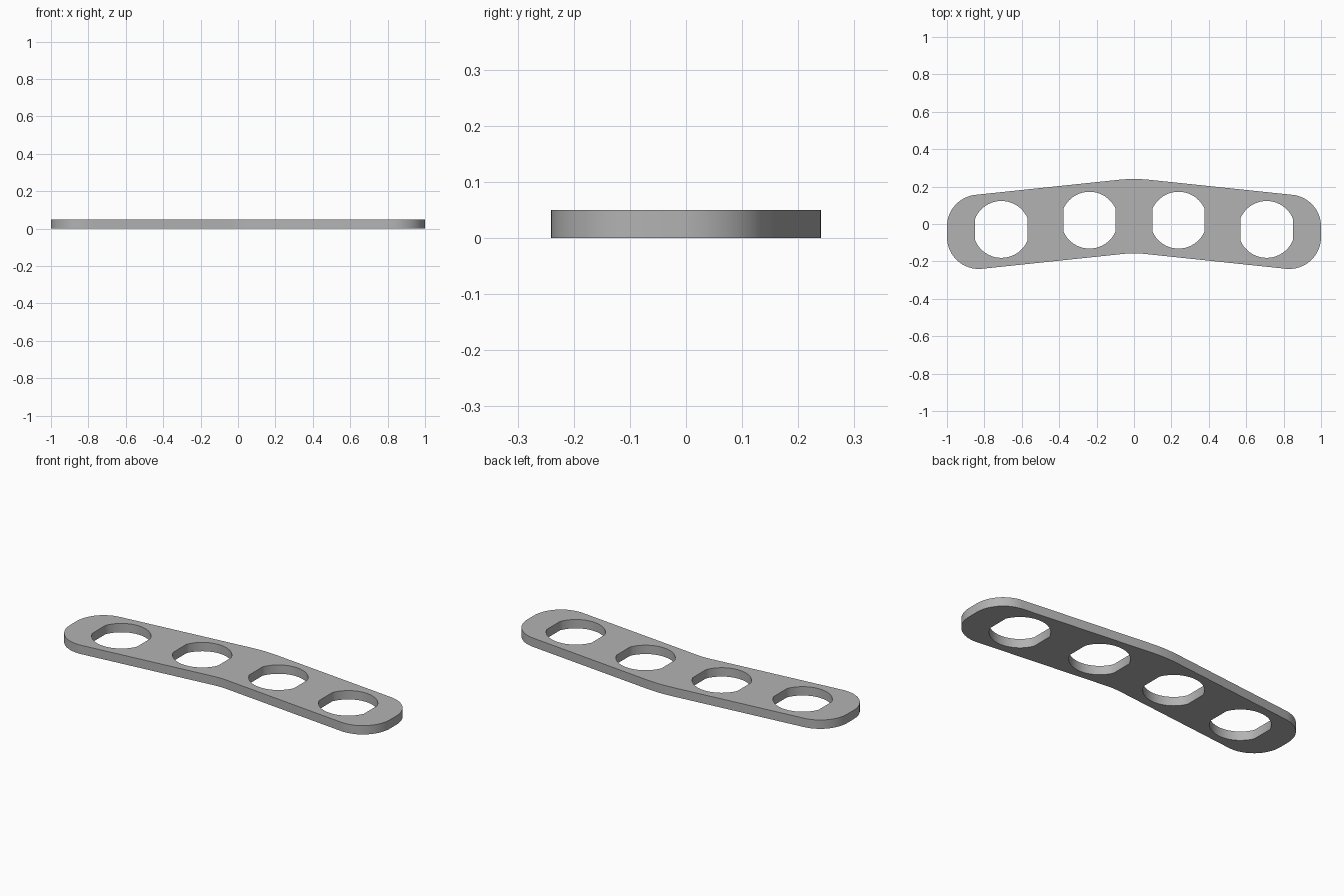
import bpy, bmesh, math
from mathutils import Vector

if "Cube" in bpy.data.objects:
    bpy.data.objects.remove(bpy.data.objects["Cube"])

THICK = 0.05
SLOPE = math.tan(math.radians(6))      # each arm droops away from the middle
TOP, BOTTOM = 0.245, -0.154            # edge lines where they meet at x = 0


def fillet(prev, corner, nxt, radius, steps):
    """Points of an arc that rounds one corner."""
    a, b = (prev - corner).normalized(), (nxt - corner).normalized()
    half = a.angle(b) / 2
    centre = corner + (a + b).normalized() * radius / math.sin(half)
    start = corner + a * radius / math.tan(half) - centre
    end = corner + b * radius / math.tan(half) - centre
    sweep = math.atan2(start.x * end.y - start.y * end.x, start.dot(end))
    points = []
    for i in range(steps + 1):
        t = sweep * i / steps
        c, s = math.cos(t), math.sin(t)
        points.append(centre + Vector((start.x * c - start.y * s,
                                       start.x * s + start.y * c)))
    return points


def outline():
    """Bent bar with rounded ends and a softened bend."""
    corners = [((0, TOP), 0.8, 8), ((-1, TOP - SLOPE), 0.17, 16),
               ((-1, BOTTOM - SLOPE), 0.17, 16), ((0, BOTTOM), 0.45, 6),
               ((1, BOTTOM - SLOPE), 0.17, 16), ((1, TOP - SLOPE), 0.17, 16)]
    pts = [Vector(c[0]) for c in corners]
    loop = []
    for i, (_, radius, steps) in enumerate(corners):
        loop += fillet(pts[i - 1], pts[i], pts[(i + 1) % len(pts)], radius, steps)
    return loop


def hole(x, y, radius=0.152, half_width=0.14, steps=20):
    """Circle with its left and right sides cut flat."""
    flat = math.acos(half_width / radius)
    loop = []
    for base in (0, math.pi):
        for i in range(steps + 1):
            t = base + flat + (math.pi - 2 * flat) * i / steps
            loop.append(Vector((x + radius * math.cos(t), y + radius * math.sin(t))))
    return loop


# Flat profile with four holes along the middle line
middle = (TOP + BOTTOM) / 2
loops = [outline()] + [hole(x, middle - abs(x) * SLOPE)
                       for x in (-0.709, -0.238, 0.238, 0.709)]
bm = bmesh.new()
for loop in loops:
    verts = [bm.verts.new((p.x, p.y, 0)) for p in loop]
    for i, v in enumerate(verts):
        bm.edges.new((verts[i - 1], v))
bmesh.ops.triangle_fill(bm, edges=bm.edges[:], use_beauty=True, normal=(0, 0, 1))

# Thickness
grown = bmesh.ops.extrude_face_region(bm, geom=bm.faces[:], use_keep_orig=True)
bmesh.ops.translate(bm, vec=(0, 0, THICK),
                    verts=[g for g in grown["geom"] if isinstance(g, bmesh.types.BMVert)])
bmesh.ops.recalc_face_normals(bm, faces=bm.faces[:])

mesh = bpy.data.meshes.new("bent_plate")
bm.to_mesh(mesh)
bm.free()
plate = bpy.data.objects.new("bent_plate", mesh)
bpy.context.collection.objects.link(plate)

grey = bpy.data.materials.new("plain grey")
grey.diffuse_color = (0.45, 0.45, 0.45, 1)
grey.use_nodes = True
grey.node_tree.nodes["Principled BSDF"].inputs["Base Color"].default_value = grey.diffuse_color
mesh.materials.append(grey)

bpy.context.view_layer.objects.active = plate
plate.select_set(True)
bpy.ops.object.shade_smooth_by_angle(angle=math.radians(30))
